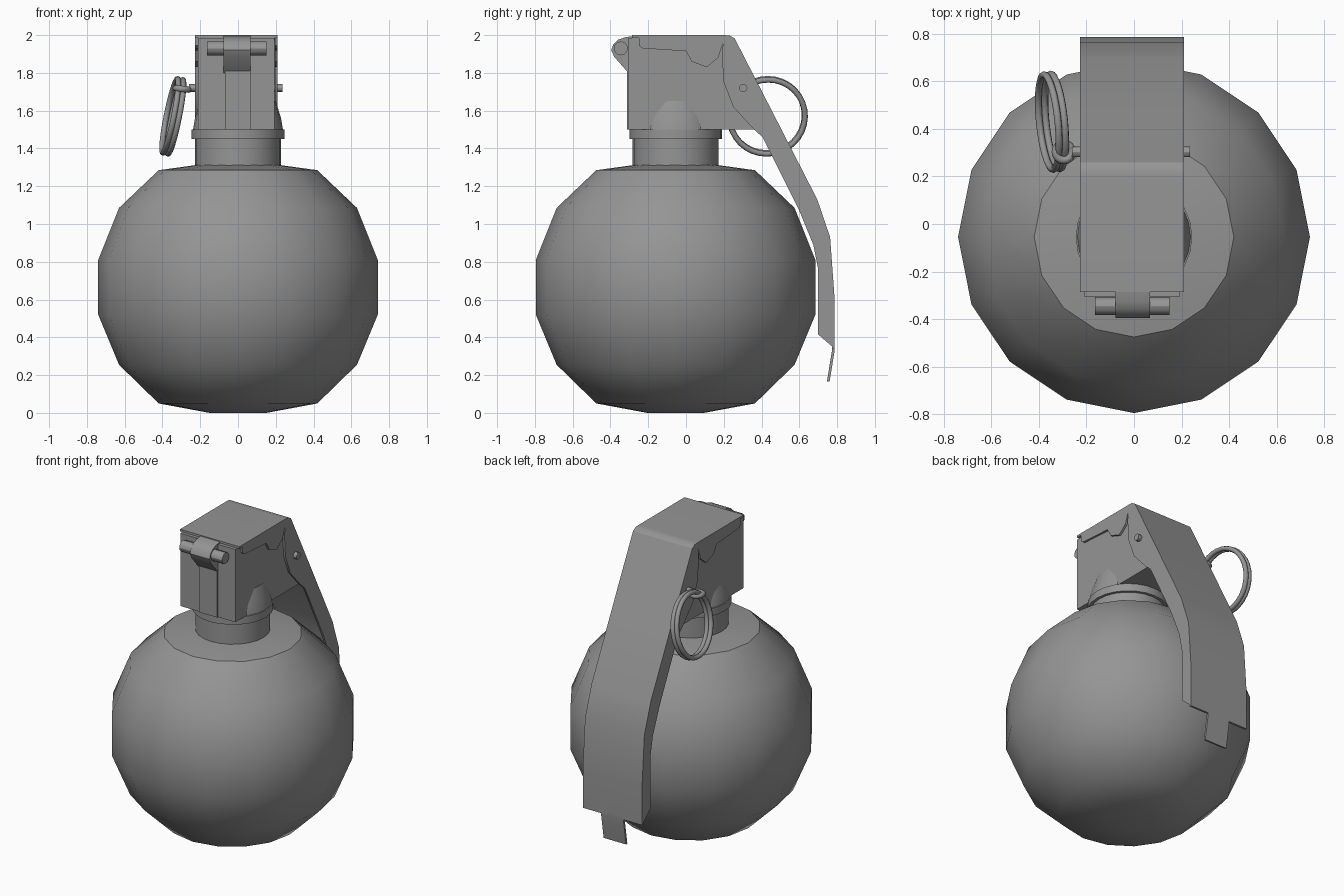
import bpy, bmesh, math
from mathutils import Vector

cube = bpy.data.objects.get("Cube")
if cube:
    bpy.data.objects.remove(cube)

grey = bpy.data.materials.new("mid_grey")
grey.use_nodes = True
GREY = (0.3, 0.3, 0.3, 1)
grey.diffuse_color = GREY
grey.node_tree.nodes["Principled BSDF"].inputs["Base Color"].default_value = GREY

AXIS_Y = -0.055           # centre line of body and neck
LEFT, RIGHT = 0.21, -0.227  # outer sides of the lever
SHEET = 0.014


def finish(obj, angle=30):
    obj.data.materials.clear()
    obj.data.materials.append(grey)
    bpy.ops.object.select_all(action='DESELECT')
    obj.select_set(True)
    bpy.context.view_layer.objects.active = obj
    bpy.ops.object.shade_smooth_by_angle(angle=math.radians(angle))
    return obj


def make(name, verts, faces, angle=30):
    mesh = bpy.data.meshes.new(name)
    mesh.from_pydata(verts, [], faces)
    bm = bmesh.new()
    bm.from_mesh(mesh)
    bmesh.ops.recalc_face_normals(bm, faces=bm.faces)
    bm.to_mesh(mesh)
    bm.free()
    obj = bpy.data.objects.new(name, mesh)
    bpy.context.collection.objects.link(obj)
    return finish(obj, angle)


def lathe(name, profile, sides, angle=30):
    """Turn (radius, z) points round the body axis and cap both ends."""
    verts = [(r * math.cos(math.tau * i / sides),
              AXIS_Y + r * math.sin(math.tau * i / sides), z)
             for r, z in profile for i in range(sides)]
    faces = [(k * sides + i, k * sides + (i + 1) % sides,
              (k + 1) * sides + (i + 1) % sides, (k + 1) * sides + i)
             for k in range(len(profile) - 1) for i in range(sides)]
    faces += [tuple(range(sides)), tuple(range(len(verts) - sides, len(verts)))]
    return make(name, verts, faces, angle)


def prism(name, outline, x0, x1):
    """Extrude a (y, z) outline along x."""
    n = len(outline)
    verts = [(x, y, z) for x in (x0, x1) for y, z in outline]
    faces = [tuple(range(n)), tuple(range(n, 2 * n))]
    faces += [(i, (i + 1) % n, n + (i + 1) % n, n + i) for i in range(n)]
    return make(name, verts, faces)


def sheet(name, path, x0, x1, thick):
    """Bend a sheet along a (y, z) path, thickened towards its right-hand side."""
    pts = [Vector(p) for p in path]
    inner = []
    for i, p in enumerate(pts):
        d = (pts[min(i + 1, len(pts) - 1)] - pts[max(i - 1, 0)]).normalized()
        inner.append(p + thick * Vector((d.y, -d.x)))
    return prism(name, pts + inner[::-1], x0, x1)


def rod(name, radius, y, z, x0, x1, sides=12):
    bpy.ops.mesh.primitive_cylinder_add(
        vertices=sides, radius=radius, depth=x1 - x0,
        location=((x0 + x1) / 2, y, z), rotation=(0, math.pi / 2, 0))
    bpy.context.object.name = name
    return finish(bpy.context.object)


def ring(name, centre, normal, radius, wire, segments):
    bpy.ops.mesh.primitive_torus_add(
        location=centre, rotation=Vector(normal).to_track_quat('Z', 'Y').to_euler(),
        major_radius=radius, minor_radius=wire,
        major_segments=segments, minor_segments=8)
    bpy.context.object.name = name
    return finish(bpy.context.object, 60)


# Round body, neck and collar
lathe("body", [(0.15, 0), (0.42, 0.05), (0.63, 0.255), (0.74, 0.52), (0.74, 0.81),
               (0.63, 1.085), (0.42, 1.285), (0.2, 1.315)], 16, 35)
lathe("neck", [(0.227, 1.3), (0.227, 1.46)], 24)
lathe("collar", [(0.245, 1.45), (0.245, 1.5)], 24)

# Head block with its swelling over the neck and a raised front strip
prism("head", [(-0.305, 1.5), (-0.305, 1.985), (0.2, 1.985), (0.24, 1.93), (0.36, 1.5)],
      RIGHT + 0.016, LEFT - 0.016)
lathe("head_swelling", [(0.238, 1.5), (0.228, 1.56), (0.2, 1.65)], 24, 40)
prism("front_strip", [(-0.313, 1.5), (-0.313, 1.85), (-0.3, 1.85), (-0.3, 1.5)], -0.07, 0.065)

# Lever: bent back sheet, two side flanges and a tongue
back = [(0.2, 2.0), (0.232, 1.998), (0.258, 1.982), (0.48, 1.55), (0.695, 1.13),
        (0.763, 0.93), (0.787, 0.6), (0.787, 0.34)]
sheet("lever_sheet", [(-0.285, 2.0)] + back, RIGHT, LEFT, SHEET)
front_edge = [(0.7, 0.415), (0.7, 0.76), (0.674, 0.89), (0.6, 1.07), (0.405, 1.46),
              (0.36, 1.5), (0.25, 1.62), (0.2, 1.75), (0.19, 1.89)]
top_flange = [(-0.25, 2.0), (-0.25, 1.945), (-0.23, 1.93), (0, 1.915), (0.03, 1.86),
              (0.11, 1.83), (0.17, 1.88), (0.2, 1.97), (0.2, 2.0)]
for side, x in (("left", LEFT - SHEET), ("right", RIGHT)):
    prism(side + "_lever_flange", back + front_edge, x, x + SHEET)
    prism(side + "_top_flange", top_flange, x, x + SHEET)
sheet("lever_tongue", [(0.787, 0.36), (0.787, 0.33), (0.76, 0.165)], -0.09, 0.075, SHEET)

# Front hinge
prism("hinge_barrel", [(-0.28, 1.995), (-0.325, 1.988), (-0.36, 1.975), (-0.385, 1.95),
                       (-0.396, 1.92), (-0.38, 1.885), (-0.305, 1.8)], -0.078, 0.067)
rod("hinge_pin", 0.037, -0.345, 1.93, -0.165, 0.15)

# Pull pin with its eye, and the split ring
rod("pull_pin", 0.022, 0.303, 1.72, -0.26, 0.235)
ring("pin_eye", (-0.295, 0.303, 1.715), (0.1, 0, 1), 0.035, 0.017, 16)
tilt = Vector((1, 0.1, -0.2)).normalized()
for name, shift in (("inner_coil", 0.014), ("outer_coil", -0.014)):
    ring("pull_ring_" + name, Vector((-0.345, 0.43, 1.57)) + tilt * shift, tilt, 0.2, 0.015, 32)
